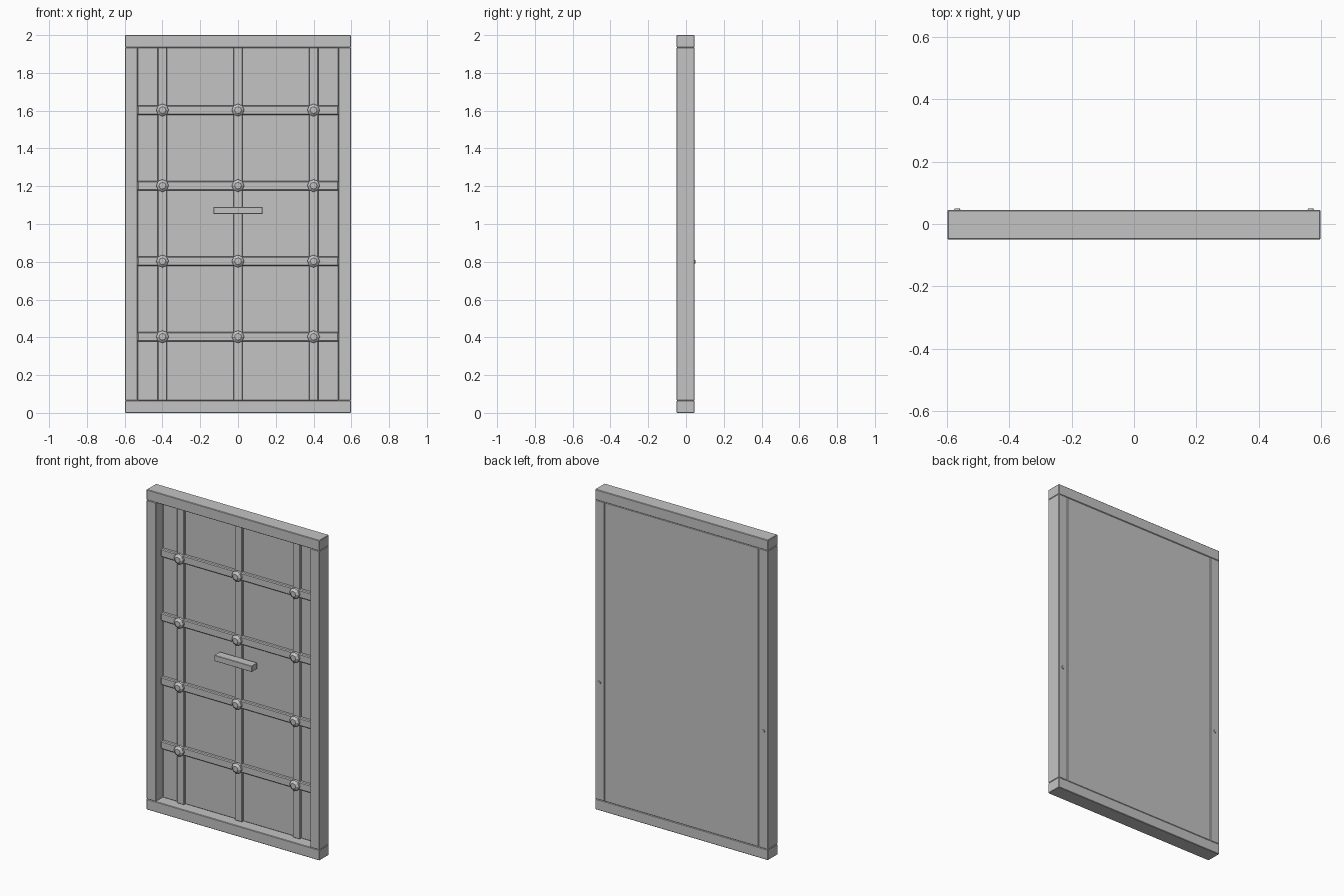
import bpy
import math

if "Cube" in bpy.data.objects:
    bpy.data.objects.remove(bpy.data.objects["Cube"])

grey = bpy.data.materials.new("light grey")
grey.diffuse_color = (0.55, 0.55, 0.55, 1)
grey.use_nodes = True
grey.node_tree.nodes["Principled BSDF"].inputs["Base Color"].default_value = grey.diffuse_color


def finish(ob, name, bevel=0.0):
    ob.name = name
    ob.data.materials.append(grey)
    if bevel:
        mod = ob.modifiers.new("soft edge", 'BEVEL')
        mod.width = bevel
        mod.segments = 1
    return ob


def box(name, x, y, z, bevel=0.003):
    """Box from (min, max) pairs."""
    bpy.ops.mesh.primitive_cube_add(
        size=1, location=[(a + b) / 2 for a, b in (x, y, z)])
    ob = bpy.context.object
    ob.scale = [b - a for a, b in (x, y, z)]
    bpy.ops.object.transform_apply(location=False, rotation=False, scale=True)
    return finish(ob, name, bevel)


def disc(name, x, z, y_back, y_front, r_back, r_front, sides):
    """Tapered round piece lying along y, r_front at its outer end."""
    out = -1 if y_front < y_back else 1
    bpy.ops.mesh.primitive_cone_add(
        vertices=sides, radius1=r_back, radius2=r_front,
        depth=abs(y_front - y_back), location=(x, (y_back + y_front) / 2, z),
        rotation=(-out * math.pi / 2, 0, 0))
    return finish(bpy.context.object, name)


FRONT, BACK = -0.05, 0.045
HALF, INNER = 0.598, 0.533
LOW, HIGH = 0.066, 1.934

# Outer frame
box("bottom_rail", (-HALF, HALF), (FRONT, BACK), (0, LOW))
box("top_rail", (-HALF, HALF), (FRONT, BACK), (HIGH, 2))
for side, x in (("left", (-HALF, -INNER)), ("right", (INNER, HALF))):
    box(side + "_stile", x, (FRONT, BACK), (LOW, HIGH))

# Recessed panel
box("panel", (-INNER, INNER), (0.02, BACK - 0.001), (LOW, HIGH))

# Grid of straps with studs at the crossings
for x in (-0.4, 0, 0.4):
    box("vertical_strap", (x - 0.025, x + 0.025), (0.004, 0.022),
        (LOW, HIGH))
for z in (0.403, 0.803, 1.203, 1.603):
    box("horizontal_strap", (-INNER, INNER), (-0.003, 0.022),
        (z - 0.025, z + 0.025), 0.005)
    for x in (-0.4, 0, 0.4):
        disc("stud_base", x, z, 0.0, -0.015, 0.033, 0.033, 8)
        disc("stud_cap", x, z, -0.015, -0.027, 0.033, 0.018, 8)

# Pull bar on the front
box("handle", (-0.13, 0.13), (-0.05, 0.006), (1.053, 1.09), 0.002)

# Small pins on the back of the stiles
for x in (-0.567, 0.567):
    disc("back_pin", x, 0.8, 0.043, 0.05, 0.011, 0.009, 10)
